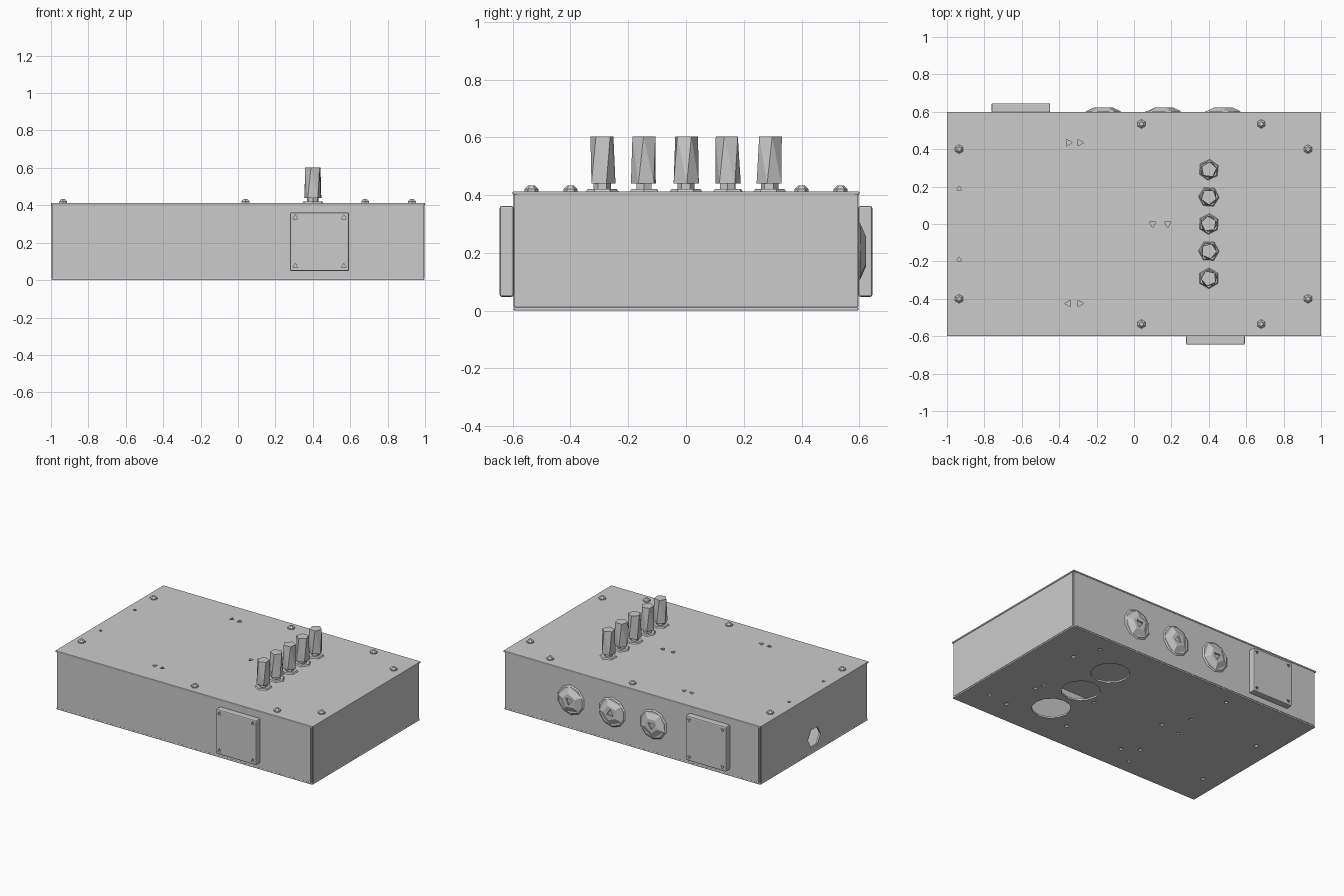
import bpy
import bmesh
from math import pi, radians
from mathutils import Matrix, Vector

old = bpy.data.objects.get("Cube")
if old:
    bpy.data.objects.remove(old, do_unlink=True)

grey = bpy.data.materials.new("plain_grey")
grey.use_nodes = True
GREY = (0.6, 0.6, 0.6, 1)
grey.diffuse_color = GREY
grey.node_tree.nodes["Principled BSDF"].inputs["Base Color"].default_value = GREY

# Rotations that turn a z-axis primitive toward another direction
UP = Matrix.Identity(4)
TO_BACK = Matrix.Rotation(-pi / 2, 4, "X")
TO_FRONT = Matrix.Rotation(pi / 2, 4, "X")
TO_LEFT = Matrix.Rotation(pi / 2, 4, "Y")


def make_object(name, bm):
    mesh = bpy.data.meshes.new(name)
    bmesh.ops.recalc_face_normals(bm, faces=bm.faces)
    bm.to_mesh(mesh)
    bm.free()
    mesh.materials.append(grey)
    obj = bpy.data.objects.new(name, mesh)
    bpy.context.collection.objects.link(obj)
    return obj


def box(name, low, high, bevel=0):
    low, high = Vector(low), Vector(high)
    bm = bmesh.new()
    place = Matrix.Translation((low + high) / 2) @ Matrix.Diagonal((high - low).to_4d())
    bmesh.ops.create_cube(bm, size=1, matrix=place)
    if bevel:
        bmesh.ops.bevel(bm, geom=bm.edges[:], offset=bevel, segments=2,
                        profile=0.5, affect="EDGES")
    return make_object(name, bm)


def add_frustum(bm, base, r1, r2, length, sides, aim=UP, turn=0, twist=0):
    """Tapered prism that starts at base and grows along the aimed axis."""
    made = bmesh.ops.create_cone(bm, cap_ends=True, segments=sides,
                                 radius1=r1, radius2=r2, depth=length)["verts"]
    top = [v for v in made if v.co.z > 0]
    bmesh.ops.rotate(bm, verts=top, matrix=Matrix.Rotation(twist, 3, "Z"))
    if twist:
        sides_only = {f for v in top for f in v.link_faces if len(f.verts) == 4}
        bmesh.ops.triangulate(bm, faces=list(sides_only))
    place = (Matrix.Translation(base) @ aim @ Matrix.Rotation(turn, 4, "Z")
             @ Matrix.Translation((0, 0, length / 2)))
    bmesh.ops.transform(bm, verts=made, matrix=place)


def cut(obj, bm):
    """Subtract the shapes in bm from the object and keep the result."""
    cutter = make_object("cutter", bm)
    cutter.hide_render = True
    mod = obj.modifiers.new("holes", "BOOLEAN")
    mod.operation, mod.solver, mod.object = "DIFFERENCE", "EXACT", cutter
    graph = bpy.context.evaluated_depsgraph_get()
    result = bpy.data.meshes.new_from_object(obj.evaluated_get(graph))
    obj.modifiers.clear()
    obj.data = result
    bpy.data.objects.remove(cutter, do_unlink=True)


WALL = 0.012
W, D, H = 0.996, 0.597, 0.402
SEAM = 0.014

# Floor with three large openings and scattered mounting holes
floor = box("floor", (-W, -D, 0), (W, D, WALL), 0.004)
holes = bmesh.new()
for y in (-0.29, 0, 0.29):
    add_frustum(holes, (0.44, y, -0.1), 0.125, 0.125, 0.2, 12)
mounts = [(.68, .48), (.75, .3), (.66, -.1), (.68, -.16), (.69, -.43), (.85, -.41),
          (.22, -.4), (.28, -.06), (-.23, -.4), (-.33, -.33), (-.37, -.49), (-.23, 0),
          (-.38, -.02), (-.33, .17), (-.36, .48), (-.86, .18), (-.87, -.36)]
for x, y in mounts:
    add_frustum(holes, (x, y, -0.1), 0.015, 0.015, 0.2, 6)
cut(floor, holes)

# Four wall panels, with a narrow folded seam at every corner
for name, s in (("front_wall", -1), ("back_wall", 1)):
    ys = sorted((s * D, s * (D - WALL)))
    box(name, (SEAM - W, ys[0], WALL), (W - SEAM, ys[1], H))
for name, s in (("right_wall", -1), ("left_wall", 1)):
    xs = sorted((s * W, s * (W - WALL)))
    wall = box(name, (xs[0], SEAM - D, WALL), (xs[1], D - SEAM, H))
    if s < 0:
        port = bmesh.new()
        add_frustum(port, (-1.1, 0, 0.11), 0.07, 0.07, 0.2, 6, TO_LEFT)
        cut(wall, port)
for sx in (-1, 1):
    for sy in (-1, 1):
        a, b = sx * (W - 0.004), sx * (W - 0.03)
        c, d = sy * (D - 0.004), sy * (D - 0.03)
        box("corner_flange", (min(a, b), min(c, d), WALL), (max(a, b), max(c, d), H))

# Lid with small triangular holes and two end slots
LID = 0.413
lid = box("lid", (-1, -0.6, H), (1, 0.6, LID), 0.003)
holes = bmesh.new()
for x, y, turn in ((-.35, .435, -90), (-.29, .435, -90), (-.35, -.425, 90),
                   (-.29, -.425, -90), (.1, 0, 180), (.18, 0, 180)):
    add_frustum(holes, (x, y, 0.3), 0.02, 0.02, 0.2, 3, turn=radians(turn))
for y in (-0.19, 0.19):
    add_frustum(holes, (-0.935, y, 0.3), 0.015, 0.015, 0.2, 3)
cut(lid, holes)

# Domed lid screws
for x, y in ((-0.935, 0.4), (0.93, 0.4), (0.04, 0.535), (0.68, 0.535)):
    for s in (-1, 1):
        bm = bmesh.new()
        add_frustum(bm, (x, s * y, LID), 0.024, 0.024, 0.008, 6)
        add_frustum(bm, (x, s * y, LID + 0.008), 0.024, 0.012, 0.012, 6)
        make_object("lid_screw", bm)

# Row of five-sided knobs on washers and shafts
for i in range(5):
    y = (i - 2) * 0.145
    turn = i * 0.5
    bm = bmesh.new()
    add_frustum(bm, (0.4, y, LID), 0.056, 0.05, 0.008, 6, turn=turn)
    make_object("knob_washer", bm)
    bm = bmesh.new()
    add_frustum(bm, (0.4, y, 0.38), 0.03, 0.03, 0.07, 6, turn=turn)
    make_object("knob_shaft", bm)
    bm = bmesh.new()
    add_frustum(bm, (0.4, y, 0.44), 0.046, 0.042, 0.163, 5, turn=turn, twist=0.4)
    make_object("knob", bm)

# Tapered round sockets on the back, each with a shallow recess
for i, x in enumerate((-0.165, 0.155, 0.475)):
    bm = bmesh.new()
    add_frustum(bm, (x, D, 0.205), 0.105, 0.095, 0.007, 10, TO_BACK)
    add_frustum(bm, (x, D + 0.007, 0.205), 0.095, 0.052, 0.019, 5, TO_BACK, turn=i)
    socket = make_object("back_socket", bm)
    recess = bmesh.new()
    add_frustum(recess, (x, D + 0.015, 0.205), 0.03, 0.03, 0.05, 3, TO_BACK, turn=i)
    cut(socket, recess)

# Square connector plates with corner screw holes
for name, x, s, aim in (("front_plate", 0.436, -1, TO_FRONT), ("back_plate", -0.605, 1, TO_BACK)):
    ys = sorted((s * D, s * 0.645))
    plate = box(name, (x - 0.157, ys[0], 0.048), (x + 0.157, ys[1], 0.362), 0.007)
    holes = bmesh.new()
    for dx in (-0.13, 0.13):
        for dz in (-0.13, 0.13):
            add_frustum(holes, (x + dx, s * 0.625, 0.205 + dz), 0.015, 0.015, 0.05, 3, aim)
    cut(plate, holes)
